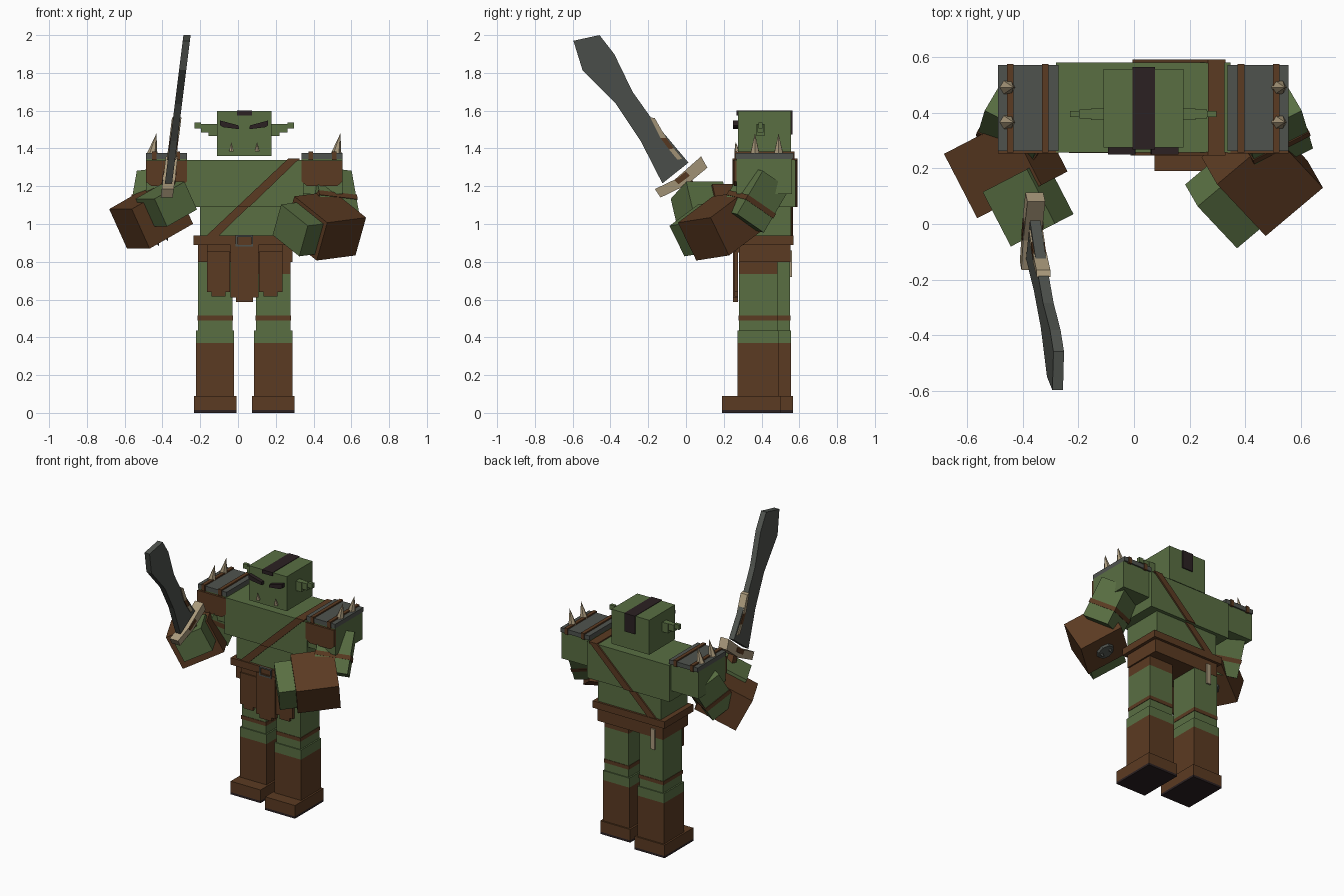
import bpy, bmesh, math
from mathutils import Vector

if "Cube" in bpy.data.objects:
    bpy.data.objects.remove(bpy.data.objects["Cube"])

CX = 0.033  # body centre line


def material(name, rgb):
    m = bpy.data.materials.new(name)
    m.diffuse_color = (*rgb, 1)
    m.use_nodes = True
    m.node_tree.nodes["Principled BSDF"].inputs["Base Color"].default_value = m.diffuse_color
    return m


GREEN = material("green skin", (0.100, 0.158, 0.055))
BROWN = material("brown leather", (0.105, 0.043, 0.016))
GREY = material("grey metal", (0.078, 0.086, 0.076))
BONE = material("bone", (0.40, 0.32, 0.20))
DARK = material("dark hair", (0.024, 0.015, 0.016))


def finish(name, bm, mat):
    bmesh.ops.recalc_face_normals(bm, faces=bm.faces)
    me = bpy.data.meshes.new(name)
    bm.to_mesh(me)
    bm.free()
    me.materials.append(mat)
    ob = bpy.data.objects.new(name, me)
    bpy.context.collection.objects.link(ob)
    return ob


def obox(name, center, a, b, dims, mat):
    """Box along axis a, roughly b, and their cross product."""
    a = Vector(a).normalized()
    b = Vector(b)
    b = (b - a * b.dot(a)).normalized()
    c = a.cross(b)
    bm = bmesh.new()
    bmesh.ops.create_cube(bm, size=1)
    for v in bm.verts:
        k = v.co.copy()
        v.co = Vector(center) + a * k.x * dims[0] + b * k.y * dims[1] + c * k.z * dims[2]
    return finish(name, bm, mat)


def box(name, x, y, z, mat):
    cen = [(r[0] + r[1]) / 2 for r in (x, y, z)]
    return obox(name, cen, (1, 0, 0), (0, 1, 0), [r[1] - r[0] for r in (x, y, z)], mat)


def flip(x, s):
    """Mirror an x range to the other side of the body when s is 1."""
    return x if s < 0 else (2 * CX - x[1], 2 * CX - x[0])


def prism(name, near, far, mat):
    """Solid between two matching outlines."""
    bm = bmesh.new()
    n = [bm.verts.new(p) for p in near]
    f = [bm.verts.new(p) for p in far]
    bm.faces.new(n)
    bm.faces.new(f[::-1])
    for i in range(len(n)):
        j = (i + 1) % len(n)
        bm.faces.new((n[i], f[i], f[j], n[j]))
    return finish(name, bm, mat)


def prism_xz(name, pts, y0, y1, mat):
    return prism(name, [(x, y0, z) for x, z in pts], [(x, y1, z) for x, z in pts], mat)


def sword_part(name, pts, half, mat):
    """Outline in y and z, leaning inward as it rises."""
    def lean(s):
        return [(-0.37 + 0.125 * (z - 1.2) + s * half, y, z) for y, z in pts]
    return prism(name, lean(-1), lean(1), mat)


def spike(name, base, tip, r, mat, n=6):
    base, tip = Vector(base), Vector(tip)
    q = (tip - base).to_track_quat('Z', 'Y')
    bm = bmesh.new()
    bmesh.ops.create_cone(bm, cap_ends=True, segments=n, radius1=r, radius2=0,
                          depth=(tip - base).length)
    for v in bm.verts:
        v.co = q @ v.co + (base + tip) / 2
    return finish(name, bm, mat)


# Head
box("head", (-0.11, 0.178), (0.275, 0.556), (1.36, 1.597), GREEN)
box("hair_top", (-0.006, 0.075), (0.268, 0.563), (1.575, 1.60), DARK)
box("hair_back", (-0.006, 0.075), (0.55, 0.563), (1.475, 1.60), DARK)
for s in (-1, 1):
    brow = [(CX + s * u, z) for u, z in
            ((0.127, 1.548), (0.127, 1.522), (0.11, 1.512), (0.027, 1.502), (0.03, 1.522))]
    prism_xz("brow", brow, 0.25, 0.28, DARK)
    for i, (x, z) in enumerate((((-0.155, -0.11), (1.465, 1.53)),
                                ((-0.195, -0.155), (1.485, 1.53)),
                                ((-0.23, -0.195), (1.505, 1.538)))):
        box("ear_step", flip(x, s), (0.373 + i * 0.005, 0.415 - i * 0.005), z, GREEN)
    tx = CX + s * 0.068
    spike("tusk", (tx, 0.27, 1.385), (tx, 0.262, 1.435), 0.014, BONE)

# Torso and belt
box("chest", (-0.28, 0.346), (0.256, 0.58), (1.09, 1.34), GREEN)
box("waist", (-0.20, 0.28), (0.272, 0.556), (0.93, 1.09), GREEN)
box("belt", (-0.235, 0.31), (0.256, 0.57), (0.89, 0.938), BROWN)
box("hips", (-0.212, 0.288), (0.28, 0.552), (0.80, 0.89), BROWN)


def strap(z0, z1, y0, y1):
    def left(z):
        return -0.165 + (z - 0.94) * 1.06
    prism_xz("chest_strap", [(left(z0), z0), (left(z0) + 0.066, z0),
                             (left(z1) + 0.06, z1), (left(z1), z1)], y0, y1, BROWN)


for y0, y1 in ((0.246, 0.258), (0.578, 0.59)):
    strap(1.09, 1.348, y0, y1)
for y0, y1 in ((0.262, 0.274), (0.554, 0.566)):
    strap(0.935, 1.09, y0, y1)
box("strap_top", (0.265, 0.325), (0.246, 0.59), (1.335, 1.348), BROWN)
# Buckle frame
for x, z in (((-0.012, 0.08), (0.932, 0.941)), ((-0.012, 0.08), (0.88, 0.889)),
             ((-0.012, -0.003), (0.88, 0.94)), ((0.071, 0.08), (0.88, 0.94))):
    box("buckle", x, (0.246, 0.258), z, GREY)
# Loincloth panels with stepped ends
for x0, x1, zb, yf in ((-0.165, -0.042, 0.64, 0.258), (-0.04, 0.108, 0.61, 0.25),
                       (0.11, 0.235, 0.64, 0.258)):
    w = (x1 - x0) * 0.2
    box("loincloth_panel", (x0, x1), (yf, 0.275), (zb, 0.895 if yf < 0.255 else 0.855), BROWN)
    box("loincloth_end", (x0 + w, x1 - w), (yf, 0.275), (zb - 0.024, zb), BROWN)
box("loincloth_top", (-0.165, 0.235), (0.266, 0.281), (0.85, 0.895), BROWN)
box("bone_charm", (-0.155, -0.122), (0.55, 0.562), (0.72, 0.86), BONE)

# Legs in stride
for s in (-1, 1):
    dy = 0.065 if s < 0 else 0.0
    cuff_z = 0.80 if s < 0 else 0.735
    X = flip((-0.212, -0.03), s)
    Xw = flip((-0.222, -0.02), s)
    Y = (0.28 + dy, 0.485 + dy)
    Yw = (0.273 + dy, 0.492 + dy)
    box("thigh", X, Y, (0.43, cuff_z), GREEN)
    box("shorts_leg", X, Y, (cuff_z, 0.89), BROWN)
    box("leg_band", (X[0] - 0.003, X[1] + 0.003), (Y[0] - 0.003, Y[1] + 0.003),
        (0.49, 0.515), BROWN)
    box("knee", Xw, Yw, (0.37, 0.435), GREEN)
    box("boot", Xw, Yw, (0.09, 0.37), BROWN)
    Xf = flip((-0.234, -0.007), s)
    box("boot_foot", Xf, (0.19 + dy, 0.502 + dy), (0.015, 0.09), BROWN)
    box("boot_sole", Xf, (0.19 + dy, 0.502 + dy), (0, 0.015), DARK)

# Shoulders and upper arms
for s in (-1, 1):
    X = flip((-0.488, -0.27), s)
    box("shoulder", X, (0.268, 0.56), (1.16, 1.345), GREEN)
    box("shoulder_plate", X, (0.262, 0.57), (1.345, 1.375), GREY)
    flap = [(X[0], 1.335), (X[0], 1.225), (X[0] + 0.03, 1.20),
            (X[1] - 0.03, 1.20), (X[1], 1.225), (X[1], 1.335)]
    prism_xz("shoulder_flap", flap, 0.253, 0.27, BROWN)
    for x in ((-0.456, -0.432), (-0.33, -0.306)):
        box("plate_strap", flip(x, s), (0.256, 0.574), (1.34, 1.384), BROWN)
    sx = CX + s * 0.487
    for y in (0.365, 0.49):
        spike("shoulder_spike", (sx, y, 1.37), (sx + 0.022, y, 1.48), 0.028, BONE)
    d, b = Vector((s * 0.15, -0.5, -0.85)).normalized(), (s * 0.85, 0.5, 0)
    cen = Vector((CX + s * 0.45, 0.36, 1.13))
    obox("upper_arm", cen, d, b, (0.27, 0.22, 0.19), GREEN)
    obox("arm_band", cen + d * 0.03, d, b, (0.028, 0.228, 0.198), BROWN)


# Forearms: cuff, fist and studded plate on the underside
def forearm(cen, a, b, cuff, fist_cen, fist):
    a, b, cen = Vector(a).normalized(), Vector(b), Vector(cen)
    obox("forearm_cuff", cen, a, b, cuff, BROWN)
    obox("fist", fist_cen, a, b, fist, GREEN)
    down = a.cross((b - a * b.dot(a)).normalized())
    if down.z > 0:
        down = -down
    p = cen + down * (cuff[2] / 2)
    side = a.cross(down)
    bm = bmesh.new()
    bmesh.ops.create_cone(bm, cap_ends=True, segments=8, radius1=0.065, radius2=0.055, depth=0.03)
    q = down.to_track_quat('Z', 'Y')
    for v in bm.verts:
        v.co = q @ v.co + p
    finish("cuff_stud_plate", bm, GREY)
    for u in (-0.03, 0.03):
        r = p + side * u
        spike("cuff_stud", r, r + down * 0.045, 0.018, GREY)


forearm((0.46, 0.185, 0.99), (-0.76, -0.64, -0.1), (0.58, -0.65, -0.48),
        (0.27, 0.29, 0.23), (0.345, 0.085, 0.975), (0.18, 0.235, 0.185))
forearm((-0.46, 0.22, 1.04), (0.45, -0.87, 0.0), (0.8, 0.38, 0.45),
        (0.26, 0.29, 0.235), (-0.38, 0.075, 1.105), (0.22, 0.2, 0.165))

# Sword
sword_part("blade", [(-0.596, 1.97), (-0.458, 2.0), (-0.38, 1.90), (-0.283, 1.70),
                     (-0.18, 1.555), (0.013, 1.325), (-0.125, 1.215), (-0.24, 1.44),
                     (-0.37, 1.635), (-0.548, 1.815)], 0.019, GREY)
sword_part("spine_wrap", [(-0.19, 1.565), (-0.165, 1.56), (-0.105, 1.455), (-0.135, 1.455)],
           0.025, BONE)
sword_part("spine_leather", [(-0.135, 1.455), (-0.105, 1.455), (-0.065, 1.40), (-0.09, 1.395)],
           0.024, BROWN)
sword_part("spine_bone", [(-0.09, 1.395), (-0.065, 1.40), (-0.02, 1.345), (-0.045, 1.34)],
           0.025, BONE)
sword_part("guard", [(-0.165, 1.185), (-0.06, 1.235), (0.08, 1.358), (0.113, 1.298),
                     (0.0, 1.205), (-0.135, 1.14)], 0.032, BONE)
sword_part("guard_wrap", [(-0.06, 1.232), (0.0, 1.278), (0.02, 1.255), (-0.04, 1.21)],
           0.036, BROWN)
sword_part("grip", [(-0.01, 1.22), (0.025, 1.245), (0.15, 1.05), (0.11, 1.03)], 0.022, BROWN)
